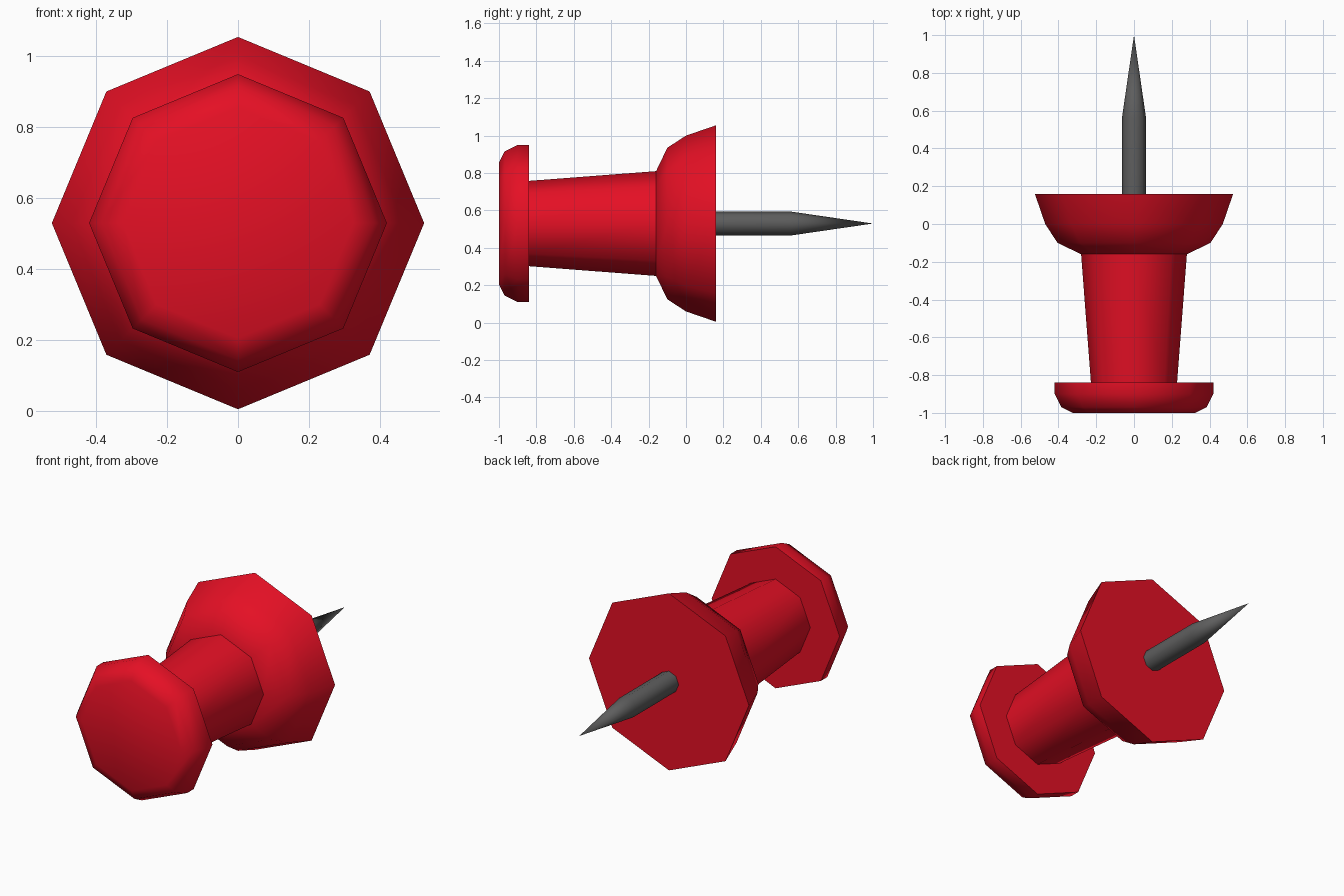
import bpy, bmesh, math

cube = bpy.data.objects.get("Cube")
if cube:
    bpy.data.objects.remove(cube, do_unlink=True)

CENTRE_Z = 0.53


def material(name, colour):
    m = bpy.data.materials.new(name)
    m.use_nodes = True
    m.diffuse_color = colour
    m.node_tree.nodes["Principled BSDF"].inputs["Base Color"].default_value = colour
    return m


def lathe(name, profile, mat, sides=8):
    """Closed turned solid along y from (y, radius) pairs; radius 0 makes a point."""
    bm = bmesh.new()
    rings = []
    for y, r in profile:
        count = sides if r else 1
        rings.append([bm.verts.new((r * math.cos(math.tau * i / sides), y,
                                    r * math.sin(math.tau * i / sides)))
                      for i in range(count)])
    for a, b in zip(rings, rings[1:]):
        for i in range(sides):
            j = (i + 1) % sides
            if len(b) == 1:
                bm.faces.new((a[i], a[j], b[0]))
            else:
                bm.faces.new((a[i], a[j], b[j], b[i]))
    for ring in (rings[0], rings[-1]):
        if len(ring) > 1:
            bm.faces.new(ring)
    bmesh.ops.recalc_face_normals(bm, faces=bm.faces[:])
    mesh = bpy.data.meshes.new(name)
    bm.to_mesh(mesh)
    bm.free()
    mesh.materials.append(mat)
    obj = bpy.data.objects.new(name, mesh)
    obj.location.z = CENTRE_Z
    bpy.context.collection.objects.link(obj)
    # Smooth around the sides, sharp at the flat back rims
    bpy.ops.object.select_all(action="DESELECT")
    obj.select_set(True)
    bpy.context.view_layer.objects.active = obj
    bpy.ops.object.shade_smooth_by_angle(angle=math.radians(50))
    return obj


red = material("red plastic", (0.78, 0.005, 0.018, 1))
steel = material("dark steel", (0.11, 0.11, 0.11, 1))

# Rounded push cap
lathe("push_cap", [(-1, 0.325), (-0.97, 0.385), (-0.9, 0.42), (-0.84, 0.42)], red)
# Tapered grip
lathe("grip", [(-0.84, 0.228), (-0.16, 0.28)], red)
# Flared collar
lathe("collar", [(-0.16, 0.28), (-0.1, 0.405), (0, 0.47), (0.16, 0.525)], red)
# Pointed needle
lathe("needle", [(0.16, 0.064), (0.56, 0.064), (1, 0)], steel)
